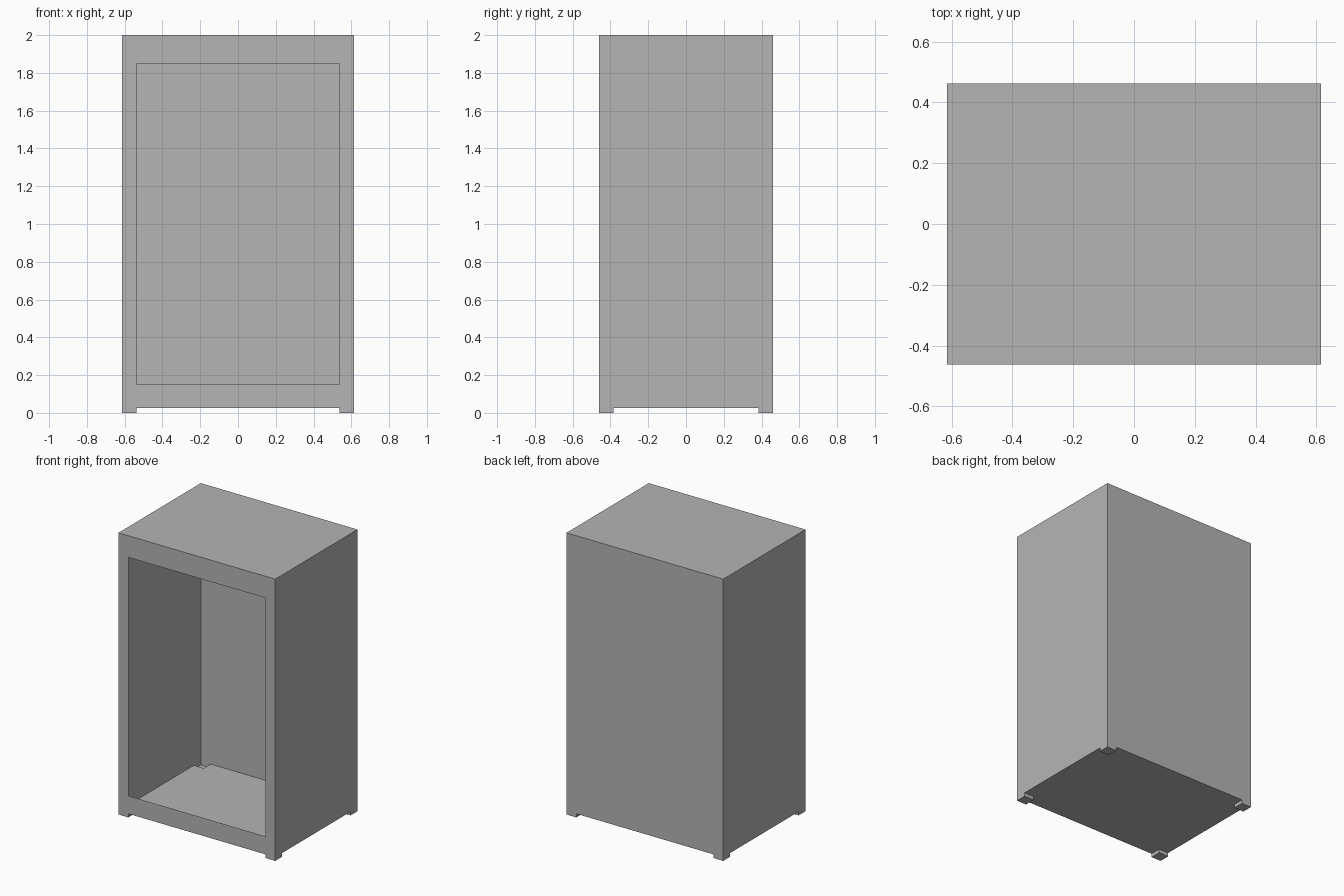
import bpy, bmesh
from mathutils import Matrix

if "Cube" in bpy.data.objects:
    bpy.data.objects.remove(bpy.data.objects["Cube"])

U = 1 / 13                  # design unit: cabinet is 16 x 12 x 26 units
X, Y, H = 8 * U, 6 * U, 2.0
FOOT = U                    # square foot width
LIFT = 0.026                # foot height / floor level
OPEN_X, OPEN_LO, OPEN_HI = X - U, 2 * U, H - 2 * U

grey = bpy.data.materials.new("dark_grey")
grey.diffuse_color = (0.46, 0.46, 0.46, 1)
grey.use_nodes = True
grey.node_tree.nodes["Principled BSDF"].inputs["Base Color"].default_value = grey.diffuse_color


def finish(name, bm):
    mesh = bpy.data.meshes.new(name)
    bm.to_mesh(mesh)
    bm.free()
    mesh.materials.append(grey)
    obj = bpy.data.objects.new(name, mesh)
    bpy.context.collection.objects.link(obj)
    return obj


def box(bm, center, size):
    m = Matrix.Translation(center) @ Matrix.Diagonal((*size, 1))
    bmesh.ops.create_cube(bm, size=1, matrix=m)
    bm.normal_update()


def facing(bm, axis, sign):
    return next(f for f in bm.faces if f.normal[axis] * sign > 0.9)


# Thin-skinned cabinet body with an open front framed by a flat border
bm = bmesh.new()
box(bm, (0, 0, (H + LIFT) / 2), (2 * X, 2 * Y, H - LIFT))
front, bottom = facing(bm, 1, -1), facing(bm, 2, -1)
bmesh.ops.inset_region(bm, faces=[front], thickness=0.05)
for v in front.verts:
    v.co.x = OPEN_X if v.co.x > 0 else -OPEN_X
    v.co.z = OPEN_HI if v.co.z > H / 2 else OPEN_LO
bmesh.ops.delete(bm, geom=[front, bottom], context='FACES_ONLY')
finish("cabinet_body", bm)

# Floor panel, notched at the corners where the hollow feet drop down
bm = bmesh.new()
outline = []
for sx, sy in ((1, 1), (-1, 1), (-1, -1), (1, -1)):
    notch = [(X, Y - FOOT), (X - FOOT, Y - FOOT), (X - FOOT, Y)]
    if sx * sy < 0:
        notch.reverse()
    outline += [(sx * x, sy * y, LIFT) for x, y in notch]
bm.faces.new([bm.verts.new(p) for p in outline])
finish("cabinet_floor", bm)

# Four hollow corner feet, open at the top
for sx, side in ((-1, "left"), (1, "right")):
    for sy, end in ((-1, "front"), (1, "back")):
        bm = bmesh.new()
        box(bm, (sx * (X - FOOT / 2), sy * (Y - FOOT / 2), LIFT / 2),
            (FOOT, FOOT, LIFT))
        bmesh.ops.delete(bm, geom=[facing(bm, 2, 1)], context='FACES_ONLY')
        finish(f"{end}_{side}_foot", bm)
